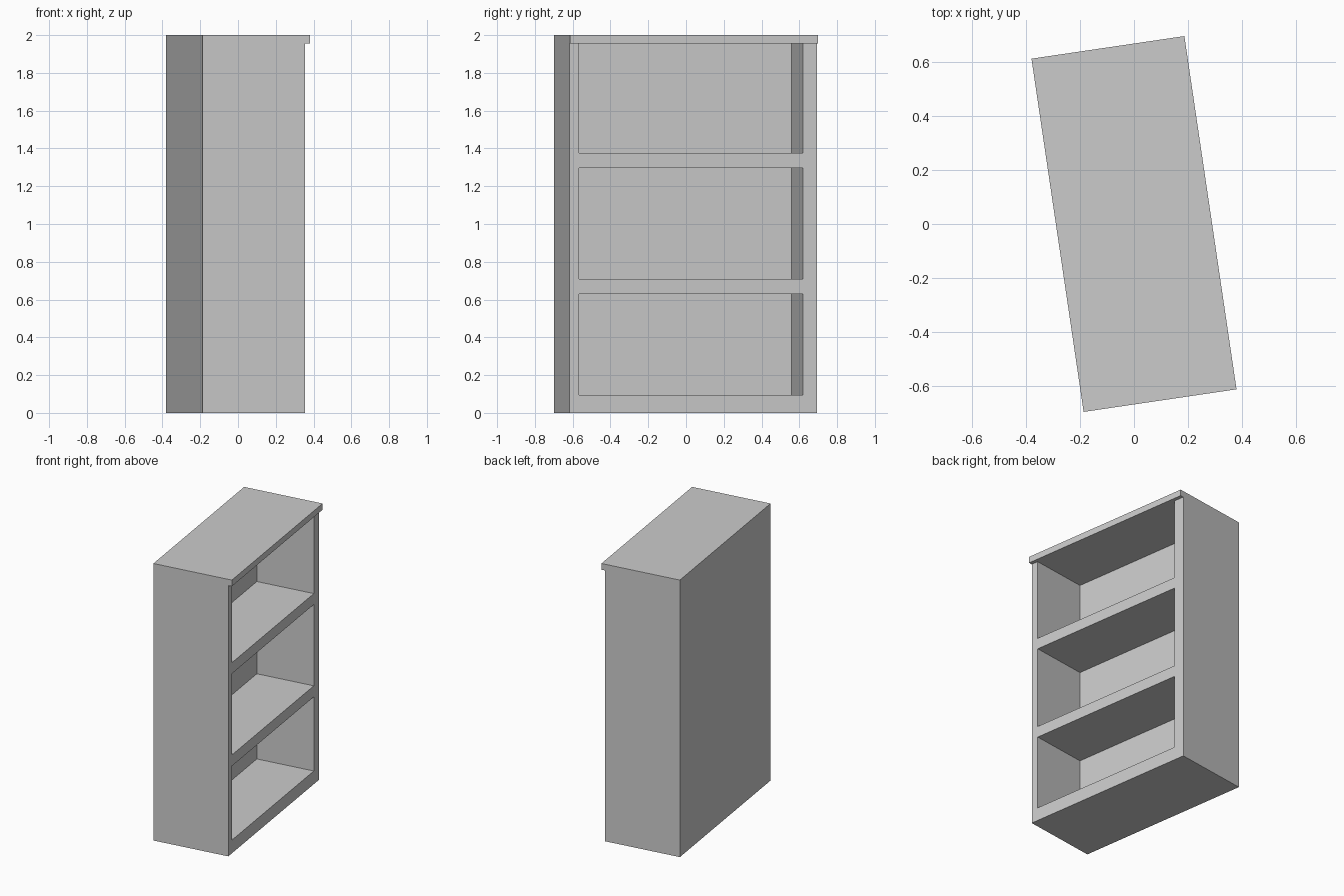
import bpy, bmesh, math

if "Cube" in bpy.data.objects:
    bpy.data.objects.remove(bpy.data.objects["Cube"])

FRONT = 0.261            # front plane of the case, before rotation
HALF_LEN = 0.663


def extrude_profile(name, profile, y0, y1):
    """Extrude an (x, z) profile along y from y0 to y1."""
    bm = bmesh.new()
    face = bm.faces.new([bm.verts.new((x, y0, z)) for x, z in profile])
    res = bmesh.ops.extrude_face_region(bm, geom=[face])
    moved = [g for g in res["geom"] if isinstance(g, bmesh.types.BMVert)]
    bmesh.ops.translate(bm, verts=moved, vec=(0, y1 - y0, 0))
    bmesh.ops.recalc_face_normals(bm, faces=bm.faces)
    mesh = bpy.data.meshes.new(name)
    bm.to_mesh(mesh)
    bm.free()
    obj = bpy.data.objects.new(name, mesh)
    bpy.context.collection.objects.link(obj)
    return obj


# Case with the top board overhanging the open side
case = extrude_profile("bookcase", [
    (-0.287, 0), (FRONT, 0), (FRONT, 1.955),
    (0.287, 1.955), (0.287, 2.0), (-0.287, 2.0)], -HALF_LEN, HALF_LEN)

# Three open compartments cut into the front
bpy.context.view_layer.objects.active = case
for i, (z0, z1) in enumerate([(0.095, 0.63), (0.71, 1.297), (1.376, 1.955)]):
    cutter = extrude_profile(f"compartment_cutter_{i}", [
        (-0.156, z0), (0.35, z0), (0.35, z1), (-0.156, z1)], -0.611, 0.587)
    cutter.hide_render = True
    mod = case.modifiers.new("compartment", 'BOOLEAN')
    mod.operation = 'DIFFERENCE'
    mod.solver = 'EXACT'
    mod.object = cutter
    bpy.ops.object.modifier_apply(modifier=mod.name)
    bpy.data.objects.remove(cutter)

# The whole piece stands slightly turned
case.rotation_euler.z = math.radians(8.4)
